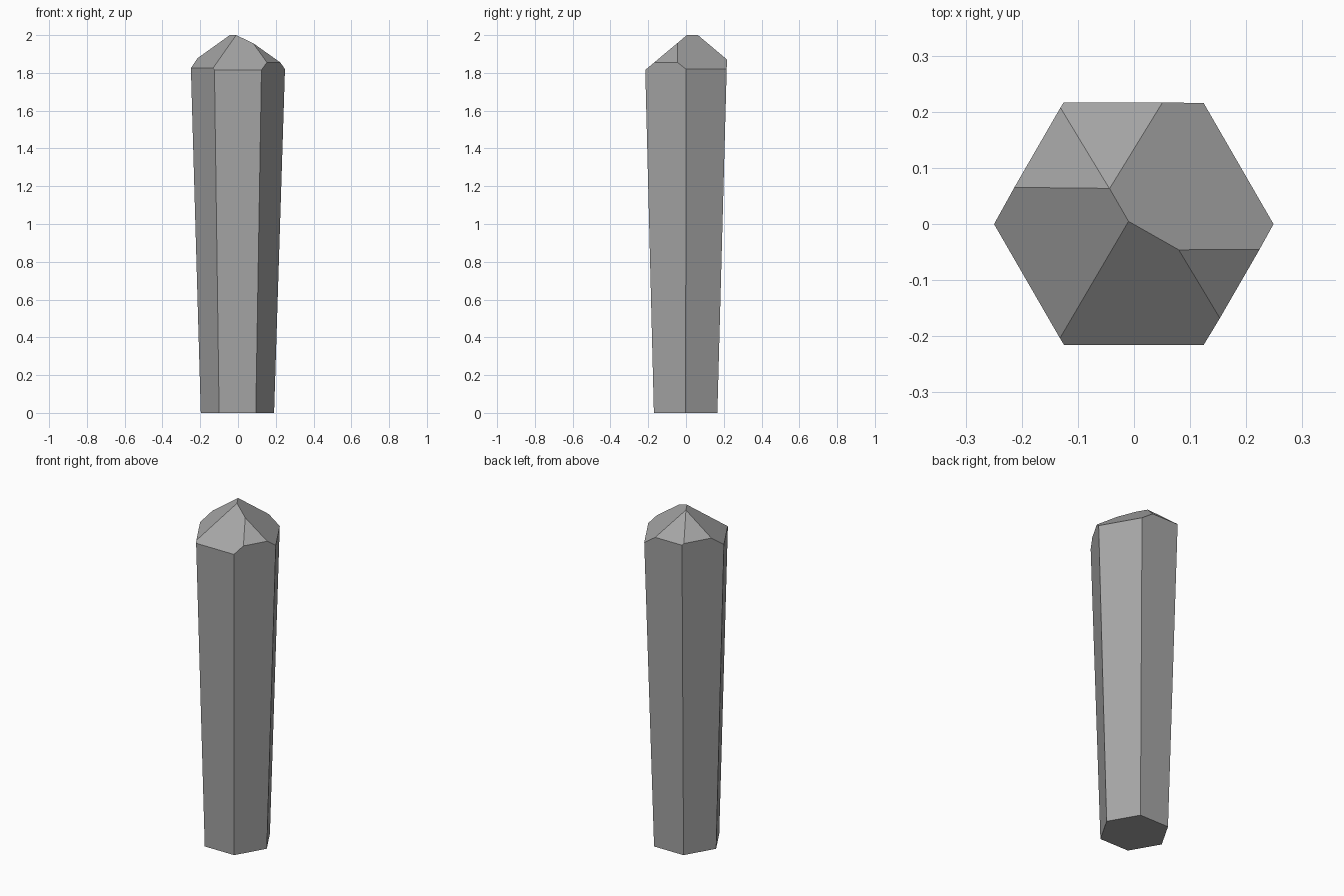
import bpy, bmesh
from math import radians, sin, cos
from mathutils import Vector, Matrix

default = bpy.data.objects.get("Cube")
if default:
    bpy.data.objects.remove(default, do_unlink=True)

stone = bpy.data.materials.new("grey stone")
stone.use_nodes = True
GREY = (0.38, 0.38, 0.38, 1)
stone.diffuse_color = GREY
stone.node_tree.nodes["Principled BSDF"].inputs["Base Color"].default_value = GREY

# Six-sided shaft, widening upwards, taller than needed
BASE_RADIUS, FLARE, HEIGHT = 0.194, 0.0302, 2.3
bm = bmesh.new()
bmesh.ops.create_cone(bm, cap_ends=True, segments=6, radius1=BASE_RADIUS,
                      radius2=BASE_RADIUS + FLARE * HEIGHT, depth=HEIGHT,
                      matrix=Matrix.Translation((0, 0, HEIGHT / 2))
                      @ Matrix.Rotation(radians(30), 4, "Z"))
# Put a corner on the x axis whatever the primitive's starting angle
if max(v.co.x for v in bm.verts) < max(v.co.y for v in bm.verts):
    bmesh.ops.rotate(bm, verts=bm.verts, cent=(0, 0, 0),
                     matrix=Matrix.Rotation(radians(30), 3, "Z"))
# The shaft leans very slightly
for v in bm.verts:
    v.co.x -= 0.003 * (1 - v.co.z / 2)
    v.co.y -= 0.002 * (1 - v.co.z / 2)

# Crystal tip: one sloping cut per side (direction, height on the axis, slope)
cuts = [(30, 1.995, 0.814), (210, 2.005, 0.83), (270, 1.996, 0.837),
        (90, 2.053, 0.84), (150, 2.057, 0.82), (330, 2.033, 0.82)]
for angle, height, slope in cuts:
    a = radians(angle)
    normal = Vector((slope * cos(a), slope * sin(a), 1)).normalized()
    bmesh.ops.bisect_plane(bm, geom=bm.verts[:] + bm.edges[:] + bm.faces[:],
                           dist=1e-5, plane_co=(0, 0, height),
                           plane_no=normal, clear_outer=True)
    rim = [e for e in bm.edges if e.is_boundary]
    bmesh.ops.holes_fill(bm, edges=rim, sides=0)
bmesh.ops.recalc_face_normals(bm, faces=bm.faces)

mesh = bpy.data.meshes.new("crystal_shard")
bm.to_mesh(mesh)
bm.free()
mesh.materials.append(stone)
shard = bpy.data.objects.new("crystal_shard", mesh)
bpy.context.collection.objects.link(shard)
